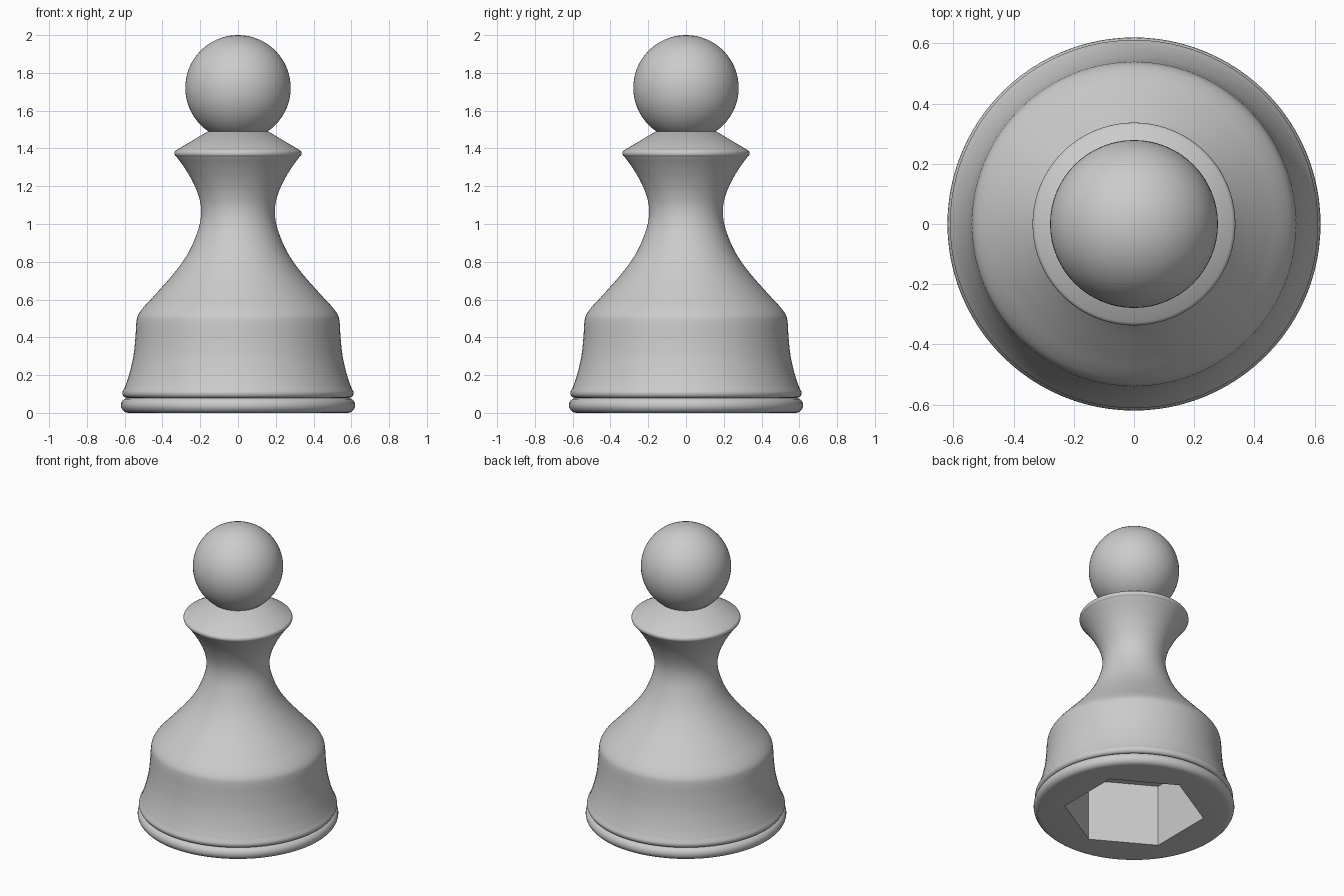
import bpy, bmesh, math
from mathutils import Vector

cube = bpy.data.objects.get("Cube")
if cube:
    bpy.data.objects.remove(cube)

SEGMENTS = 96

# Single plain grey
grey = bpy.data.materials.new("plain_grey")
grey.use_nodes = True
colour = (0.6, 0.6, 0.6, 1)
grey.diffuse_color = colour
grey.node_tree.nodes["Principled BSDF"].inputs["Base Color"].default_value = colour


def smooth_curve(points, steps=5):
    """Catmull-Rom curve through (radius, height) points."""
    p = [Vector(q) for q in points]
    p = [2 * p[0] - p[1]] + p + [2 * p[-1] - p[-2]]
    out = []
    for a, b, c, d in zip(p, p[1:], p[2:], p[3:]):
        for i in range(steps):
            t = i / steps
            out.append(0.5 * (2 * b + (c - a) * t + (2 * a - 5 * b + 4 * c - d) * t ** 2
                              + (3 * b - a - 3 * c + d) * t ** 3))
    return out + [p[-2]]


def bulge(radius, z, width, height, start=-90, end=90, steps=10):
    """Half-round moulding as (radius, height) points."""
    angles = [math.radians(start + (end - start) * i / steps) for i in range(steps + 1)]
    return [Vector((radius + width * math.cos(a), z + height * math.sin(a))) for a in angles]


def finish(bm, name, angle=35):
    bmesh.ops.recalc_face_normals(bm, faces=bm.faces[:])
    mesh = bpy.data.meshes.new(name)
    bm.to_mesh(mesh)
    bm.free()
    mesh.materials.append(grey)
    obj = bpy.data.objects.new(name, mesh)
    bpy.context.collection.objects.link(obj)
    bpy.ops.object.select_all(action='DESELECT')
    obj.select_set(True)
    bpy.context.view_layer.objects.active = obj
    bpy.ops.object.shade_smooth_by_angle(angle=math.radians(angle))
    return obj


# Turned body profile, from the foot up to the collar
profile = bulge(0.58, 0.04, 0.04, 0.04)                       # foot ring
profile += bulge(0.59, 0.105, 0.022, 0.025, -90, 25, 6)       # upper ring
profile += smooth_curve([(0.601, 0.13), (0.577, 0.2), (0.554, 0.3), (0.543, 0.4),
                         (0.538, 0.48), (0.528, 0.52), (0.495, 0.565), (0.435, 0.63),
                         (0.33, 0.75), (0.256, 0.86), (0.208, 0.98), (0.195, 1.07),
                         (0.209, 1.15), (0.243, 1.23), (0.285, 1.3), (0.325, 1.355)])
profile += bulge(0.322, 1.374, 0.015, 0.018, -75, 75, 6)      # collar rim
profile += [Vector((0.16, 1.49)), Vector((0, 1.49))]          # collar slope

bm = bmesh.new()
verts = [bm.verts.new((p.x, 0, p.y)) for p in profile]
edges = [bm.edges.new(pair) for pair in zip(verts, verts[1:])]
bmesh.ops.spin(bm, geom=verts + edges, cent=(0, 0, 0), axis=(0, 0, 1),
               angle=math.tau, steps=SEGMENTS, use_duplicate=False)
bmesh.ops.remove_doubles(bm, verts=bm.verts[:], dist=0.0005)

# Underside with a six-sided socket
rim = [e for e in bm.edges if e.is_boundary]
corners = [bm.verts.new((0.435 * math.sin(i * math.tau / 6),
                         0.435 * math.cos(i * math.tau / 6), 0)) for i in range(6)]
hexagon = [bm.edges.new((corners[i], corners[(i + 1) % 6])) for i in range(6)]
bmesh.ops.triangle_fill(bm, edges=rim + hexagon, use_beauty=True, normal=(0, 0, -1))
inside = [f for f in bm.faces if all(v in corners for v in f.verts)]
if inside:
    bmesh.ops.delete(bm, geom=inside, context='FACES_ONLY')
walls = bmesh.ops.extrude_edge_only(bm, edges=hexagon)["geom"]
top_verts = [g for g in walls if isinstance(g, bmesh.types.BMVert)]
bmesh.ops.translate(bm, verts=top_verts, vec=(0, 0, 0.42))
bmesh.ops.contextual_create(bm, geom=top_verts)
finish(bm, "pawn_body")

# Round head
bm = bmesh.new()
bmesh.ops.create_uvsphere(bm, u_segments=64, v_segments=32, radius=0.279)
bmesh.ops.translate(bm, verts=bm.verts[:], vec=(0, 0, 1.721))
finish(bm, "pawn_head")
